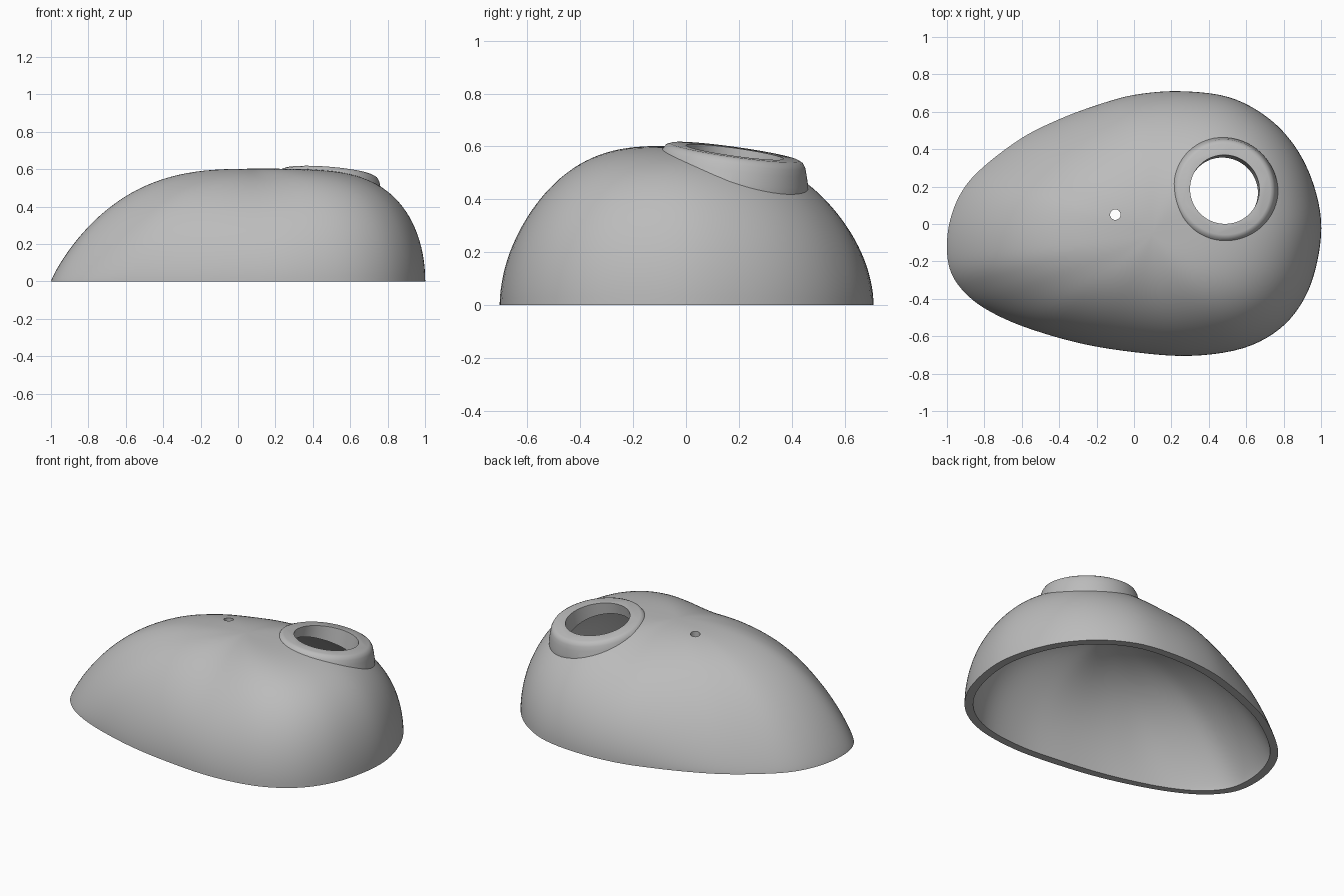
import bpy, bmesh, math
from mathutils import Vector, Matrix

if "Cube" in bpy.data.objects:
    bpy.data.objects.remove(bpy.data.objects["Cube"])

grey = bpy.data.materials.new("plain grey")
grey.use_nodes = True
grey.diffuse_color = (0.5, 0.5, 0.5, 1)
grey.node_tree.nodes["Principled BSDF"].inputs["Base Color"].default_value = (0.5, 0.5, 0.5, 1)

# Plan outline of the shell, anticlockwise from the +x end
OUTLINE = [(1, .02), (.95, .24), (.85, .43), (.7, .58), (.5, .68), (.24, .71), (0, .69),
           (-.2, .635), (-.4, .56), (-.6, .46), (-.8, .31), (-.91, .19), (-.975, .05),
           (-1, -.1), (-.985, -.24), (-.92, -.35), (-.8, -.45), (-.6, -.545), (-.3, -.635),
           (0, -.685), (.3, -.705), (.58, -.665), (.78, -.56), (.91, -.4), (.98, -.2)]
CENTRE = Vector((.1, -.05))
# Dome fullness by direction: angle in degrees, power, exponent
FULLNESS = [(0, 4, .5), (90, 2.1, .54), (165, 2.8, .88), (195, 2.9, .88),
            (222, 2.5, .6), (270, 2.1, .54), (360, 4, .5)]


def spline(points, steps):
    """Closed smooth curve through the points."""
    pts = [Vector(p) for p in points]
    n = len(pts)
    out = []
    for i in range(n):
        a, b, c, d = (pts[(i + k) % n] for k in (-1, 0, 1, 2))
        for s in range(steps):
            t = s / steps
            out.append(b + (c - a) * t / 2 + (a * 2 - b * 5 + c * 4 - d) * t * t / 2
                       + (b * 3 - a - c * 3 + d) * t ** 3 / 2)
    return out


def fullness(angle):
    for (a0, p0, e0), (a1, p1, e1) in zip(FULLNESS, FULLNESS[1:]):
        if a0 <= angle <= a1:
            t = (1 - math.cos(math.pi * (angle - a0) / (a1 - a0))) / 2
            return p0 + (p1 - p0) * t, e0 + (e1 - e0) * t


def finish(name, bm):
    bmesh.ops.recalc_face_normals(bm, faces=bm.faces)
    mesh = bpy.data.meshes.new(name)
    bm.to_mesh(mesh)
    bm.free()
    mesh.materials.append(grey)
    obj = bpy.data.objects.new(name, mesh)
    bpy.context.collection.objects.link(obj)
    return obj


def skin(bm, loops):
    """Bridge equal loops of vertices."""
    for low, high in zip(loops, loops[1:]):
        for i in range(len(low)):
            j = (i + 1) % len(low)
            bm.faces.new((low[i], low[j], high[j], high[i]))


def dome(name, height, inset, skirt=0, rings=36):
    """Solid dome over the outline, optionally extended below the base."""
    bm = bmesh.new()
    rays = []
    for p in spline(OUTLINE, 5):
        d = p - CENTRE
        rays.append((d * (1 - inset / d.length),
                     fullness(math.degrees(math.atan2(d.y, d.x)) % 360)))
    loops = []
    if skirt:
        loops.append([bm.verts.new((*(CENTRE + d), -skirt)) for d, f in rays])
    for k in range(rings):
        r = math.cos(math.pi / 2 * k / rings)
        loops.append([bm.verts.new((*(CENTRE + d * r), height * max(0, 1 - r ** p) ** e))
                      for d, (p, e) in rays])
    skin(bm, loops)
    apex = bm.verts.new((*CENTRE, height))
    top = loops[-1]
    for i in range(len(top)):
        bm.faces.new((top[i], top[(i + 1) % len(top)], apex))
    bm.faces.new(loops[0][::-1])
    return finish(name, bm)


def lathe(name, profile, place, segments=96):
    """Solid turned from (radius, height) pairs."""
    bm = bmesh.new()
    loops = []
    for r, z in profile:
        loops.append([bm.verts.new(place @ Vector((r * math.cos(a), r * math.sin(a), z)))
                      for a in (math.tau * i / segments for i in range(segments))])
    skin(bm, loops)
    bm.faces.new(loops[0][::-1])
    bm.faces.new(loops[-1])
    return finish(name, bm)


def combine(target, tool, operation):
    mod = target.modifiers.new(operation.lower(), 'BOOLEAN')
    mod.operation = operation
    mod.solver = 'EXACT'
    mod.object = tool
    bpy.context.view_layer.objects.active = target
    bpy.ops.object.modifier_apply(modifier=mod.name)
    bpy.data.objects.remove(tool)


# Outer shell with the tilted raised collar
shell = dome("shell", .602, 0)
tilt = Vector((.08, .14, 1)).to_track_quat('Z', 'Y').to_matrix().to_4x4()
seat = Matrix.Translation((.485, .185, .579)) @ tilt
collar = lathe("collar", [(.2, -.2), (.3, -.14), (.293, -.09), (.281, -.05), (.273, -.025),
                          (.262, -.008), (.245, 0)], seat)
combine(shell, collar, 'UNION')

# Hollow inside, large collar opening and small pin hole
combine(shell, dome("hollow", .55, .05, skirt=.1), 'DIFFERENCE')
combine(shell, lathe("opening", [(.186, -.3), (.186, .2)], seat), 'DIFFERENCE')
pin = Matrix.Translation((-.1, .05, .5))
combine(shell, lathe("pin_hole", [(.028, -.3), (.028, .3)], pin, 32), 'DIFFERENCE')

bpy.ops.object.select_all(action='DESELECT')
shell.select_set(True)
bpy.context.view_layer.objects.active = shell
bpy.ops.object.shade_smooth_by_angle(angle=math.radians(35))
